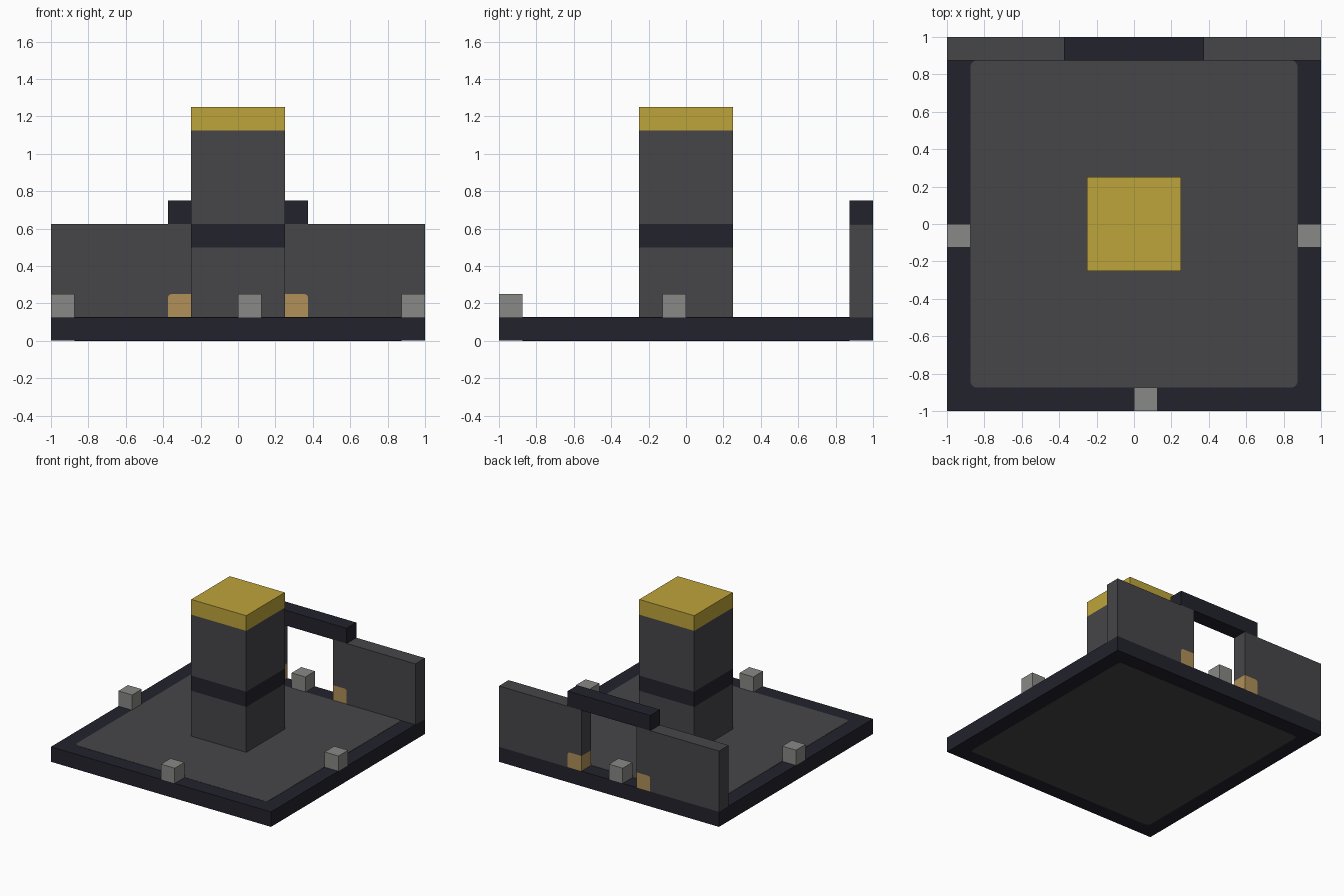
import bpy, bmesh, math
from mathutils import Vector

default = bpy.data.objects.get("Cube")
if default:
    bpy.data.objects.remove(default, do_unlink=True)


def material(name, hex_code):
    # Hex colour converted to linear values
    srgb = [int(hex_code[i:i + 2], 16) / 255 for i in (0, 2, 4)]
    rgba = [c / 12.92 if c <= 0.04045 else ((c + 0.055) / 1.055) ** 2.4 for c in srgb] + [1]
    mat = bpy.data.materials.new(name)
    mat.use_nodes = True
    mat.diffuse_color = rgba
    bsdf = mat.node_tree.nodes["Principled BSDF"]
    bsdf.inputs["Base Color"].default_value = rgba
    bsdf.inputs["Roughness"].default_value = 0.9
    return mat


stone = material("dark grey stone", "464649")
navy = material("navy black", "22222C")
gold = material("gold", "BEA43B")
tan = material("tan", "B09058")
grey = material("light grey", "888886")


def finish(name, bm, *mats):
    bmesh.ops.recalc_face_normals(bm, faces=bm.faces)
    mesh = bpy.data.meshes.new(name)
    bm.to_mesh(mesh)
    bm.free()
    for mat in mats:
        mesh.materials.append(mat)
    obj = bpy.data.objects.new(name, mesh)
    bpy.context.collection.objects.link(obj)
    return obj


def box_mesh(low, high):
    bm = bmesh.new()
    bmesh.ops.create_cube(bm, size=1)
    low, high = Vector(low), Vector(high)
    for v in bm.verts:
        v.co = (low + high) / 2 + v.co * (high - low)
    return bm


def box(name, low, high, mat):
    return finish(name, box_mesh(low, high), mat)


def prism(name, profile, y0, y1, mat):
    # Profile in x and z, extruded along y
    bm = bmesh.new()
    face = bm.faces.new([bm.verts.new((x, y0, z)) for x, z in profile])
    new = bmesh.ops.extrude_face_region(bm, geom=[face])["geom"]
    bmesh.ops.translate(bm, verts=[g for g in new if isinstance(g, bmesh.types.BMVert)],
                        vec=(0, y1 - y0, 0))
    return finish(name, bm, mat)


U = 0.125    # building unit
SKIN = 0.002

# Base slab with a rounded inlay above and below
box("base_slab", (-1, -1, SKIN), (1, 1, U), navy)
for name, z in (("floor_inlay", U), ("underside_inlay", 0)):
    bm = box_mesh((-7 * U, -7 * U, z), (7 * U, 7 * U, z + SKIN))
    upright = [e for e in bm.edges if abs(e.verts[0].co.z - e.verts[1].co.z) > SKIN / 2]
    bmesh.ops.bevel(bm, geom=upright, offset=0.035, segments=4, profile=0.5, affect='EDGES')
    finish(name, bm, stone)

# Central tower, coloured by height
bm = box_mesh((-2 * U, -2 * U, U), (2 * U, 2 * U, 10 * U))
for level in (4, 5, 9):
    bmesh.ops.bisect_plane(bm, geom=bm.verts[:] + bm.edges[:] + bm.faces[:],
                           plane_co=(0, 0, level * U), plane_no=(0, 0, 1))
for face in bm.faces:
    z = face.calc_center_median().z / U
    face.material_index = 2 if z > 9 else 1 if 4 < z < 5 else 0
finish("tower", bm, stone, navy, gold)

# Back walls, each with a round-cornered foot beside the doorway
r = 0.02
arc = [(3 * U - r + r * math.sin(a), 2 * U - r + r * math.cos(a))
       for a in (math.pi / 2 * i / 4 for i in range(5))]
foot = [(2 * U, U), (2 * U, 2 * U)] + arc + [(3 * U, U)]
wall = [(2 * U, 2 * U)] + arc + [(3 * U, U), (1, U), (1, 5 * U), (2 * U, 5 * U)]
for side, s in (("left", 1), ("right", -1)):
    for part, profile, mat in (("wall", wall, stone), ("wall_foot", foot, tan)):
        prism(f"{side}_{part}", [(s * x, z) for x, z in profile], 7 * U, 1, mat)

# Lintel over the doorway
box("lintel", (-3 * U, 7 * U, 5 * U), (3 * U, 1, 6 * U), navy)

# Small posts, one near the middle of each edge
for name, x, y in (("front", 0, -1), ("back", -U, 7 * U),
                   ("left", 7 * U, -U), ("right", -1, -U)):
    box(f"{name}_post", (x, y, U), (x + U, y + U, 2 * U), grey)
